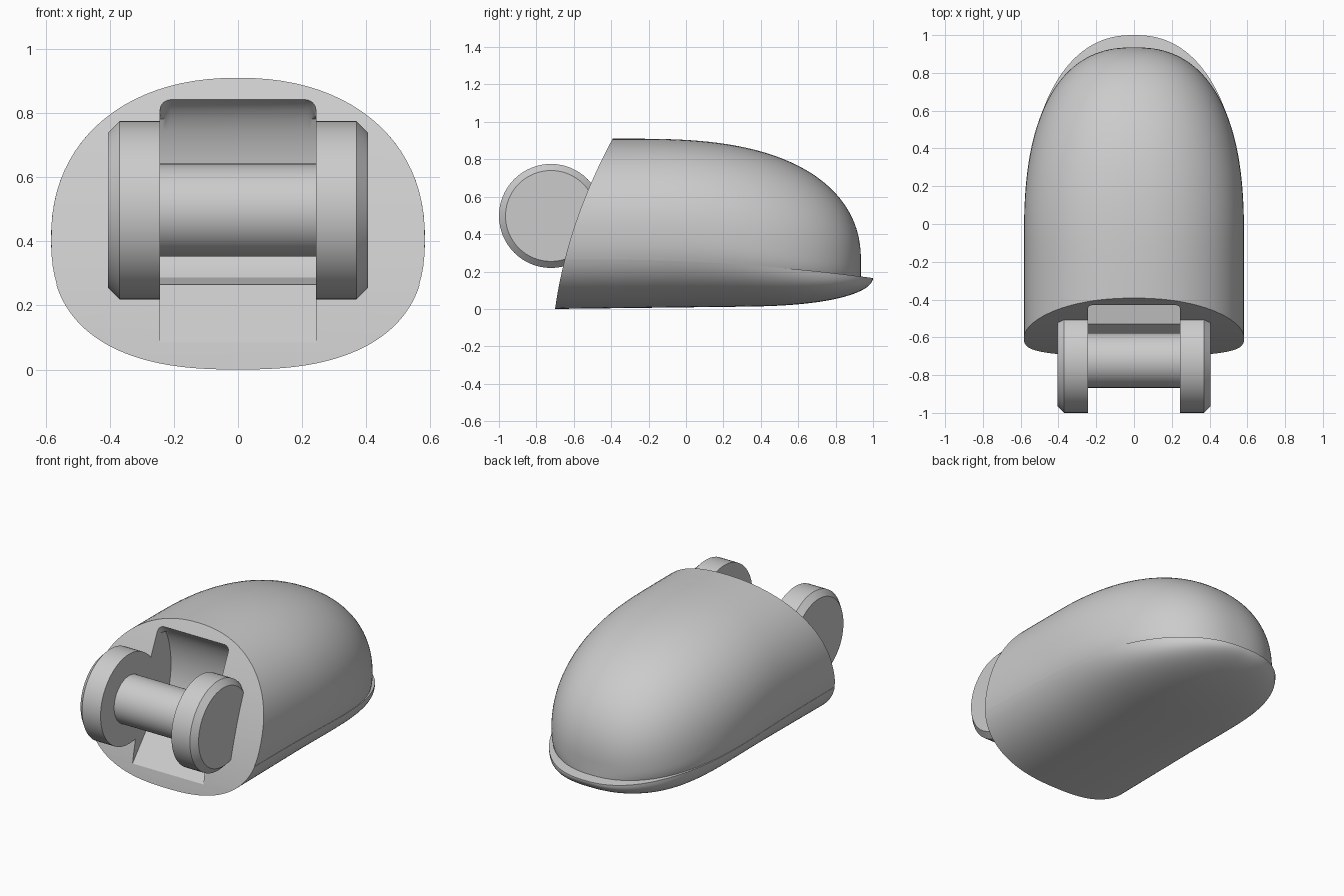
import bpy, bmesh, math

if "Cube" in bpy.data.objects:
    bpy.data.objects.remove(bpy.data.objects["Cube"])

grey = bpy.data.materials.new("light_grey")
grey.diffuse_color = (0.6, 0.6, 0.6, 1)
grey.use_nodes = True
grey.node_tree.nodes["Principled BSDF"].inputs["Base Color"].default_value = grey.diffuse_color
UP, DOWN = 2.2, 2.5  # roundness exponents of the cross-section halves


def make(name, bm):
    bmesh.ops.recalc_face_normals(bm, faces=bm.faces)
    me = bpy.data.meshes.new(name)
    bm.to_mesh(me)
    bm.free()
    ob = bpy.data.objects.new(name, me)
    bpy.context.collection.objects.link(ob)
    me.materials.append(grey)
    return ob


def smooth(ob, angle=35):
    bpy.ops.object.select_all(action='DESELECT')
    ob.select_set(True)
    bpy.context.view_layer.objects.active = ob
    bpy.ops.object.shade_smooth_by_angle(angle=math.radians(angle))


def boolean(ob, other, op):
    m = ob.modifiers.new(op.lower(), 'BOOLEAN')
    m.object, m.operation, m.solver = other, op, 'EXACT'
    bpy.context.view_layer.objects.active = ob
    bpy.ops.object.modifier_apply(modifier=m.name)
    bpy.data.objects.remove(other)


def fall(t, p=2.3, q=2.3):
    """Rounded fall-off from 1 to 0 as t goes from 0 to 1."""
    return (1 - min(max(t, 0), 1) ** p) ** (1 / q)


def bottom(y):
    return 0.012 * (y + 0.7) + 0.145 * (1 - fall((y - 0.3) / 0.7, 2.5, 2))


def seam(y):
    return 0.265 - 0.1 * (max(y + 0.5, 0) / 1.5) ** 2


def ease(y, a, b):
    t = min(max((y - a) / (b - a), 0), 1)
    return t * t * (3 - 2 * t)


def loft(name, section, y0, y1, rings=56, n=28):
    """Loft mirrored half sections along y, capped with strips."""
    bm = bmesh.new()
    rows = []
    for i in range(rings + 1):
        y = y0 + (y1 - y0) * math.sin(i / rings * math.pi / 2) * 0.9999
        right = section(y, n)
        rows.append([[bm.verts.new((s * x, y, z)) for x, z in right] for s in (1, -1)])
    for a, b in zip(rows, rows[1:]):
        for s in (0, 1):
            for j in range(n):
                bm.faces.new((a[s][j], a[s][j + 1], b[s][j + 1], b[s][j]))
        for j in (0, n):
            bm.faces.new((a[0][j], a[1][j], b[1][j], b[0][j]))
    for r in (rows[0], rows[-1]):
        for j in range(n):
            bm.faces.new((r[0][j], r[0][j + 1], r[1][j + 1], r[1][j]))
    bmesh.ops.remove_doubles(bm, verts=bm.verts, dist=1e-5)
    return make(name, bm)


def arc(w, c, up, down, a0, a1, n):
    pts = []
    for j in range(n + 1):
        a = a0 + (a1 - a0) * j / n
        s = math.sin(a)
        e = 2 / (UP if s >= 0 else DOWN)
        z = c + (up * s ** e if s >= 0 else -down * (-s) ** e)
        pts.append((w * max(math.cos(a), 0) ** e, z))
    return pts


def cut_angle(c, z, b):
    return -math.asin(min(max((c - z) / max(c - b, 1e-4), 0), 1) ** (DOWN / 2))


def upper_section(y, n):
    c = 0.41 - 0.15 * ease(y, -0.1, 0.93)
    top = 0.26 + 0.65 * fall((y + 0.3) / 1.235, 2.7, 2.2)
    w = 0.583 * fall((y + 0.1) / 1.035, 2.6, 2.4)
    b = bottom(y)
    return arc(w, c, max(top - c, 0.001), c - b, cut_angle(c, seam(y) - 0.03, b), math.pi / 2, n)


def lower_section(y, n):
    z, b = seam(y), bottom(y)
    c = z + (0.41 - z) * (1 - ease(y, -0.1, 0.8))
    w = 0.583 * fall((y + 0.1) / 1.1) + 0.002
    return arc(w, c, 0.1, max(c - b, 0.001), -math.pi / 2, cut_angle(c, z, b), n)


def prism(pts, half):
    """Extrude a y-z outline across x."""
    bm = bmesh.new()
    l, r = [[bm.verts.new((s * half, y, z)) for y, z in pts] for s in (-1, 1)]
    bm.faces.new(l)
    bm.faces.new(r)
    for i in range(len(pts)):
        k = (i + 1) % len(pts)
        bm.faces.new((l[i], l[k], r[k], r[i]))
    return bm


def lathe_x(name, profile, seg=64):
    """Revolve (x, radius) points around the hinge axis."""
    bm = bmesh.new()
    rows = [[bm.verts.new((x, -0.722 + r * math.cos(k * math.tau / seg),
                           0.497 + r * math.sin(k * math.tau / seg)))
             for k in range(seg)] for x, r in profile]
    for a, b in zip(rows, rows[1:]):
        for k in range(seg):
            m = (k + 1) % seg
            bm.faces.new((a[k], a[m], b[m], b[k]))
    bm.faces.new(rows[0])
    bm.faces.new(rows[-1])
    smooth(make(name, bm))


# Rounded shell joined to the lower pad with its protruding lip
body = loft("shell", upper_section, -0.8, 0.935)
boolean(body, loft("lower_pad", lower_section, -0.82, 1.0), 'UNION')

# Curved slanting front face
front = [(-0.7 + 0.138 * z + 0.22 * z * z, z) for z in [-0.1 + 0.05 * i for i in range(24)]]
front += [(-1.3, 1.05), (-1.3, -0.1)]
boolean(body, make("front_cutter", prism(front, 1)), 'DIFFERENCE')

# Hinge pocket with a sloping floor and rounded ceiling
pocket = [(-0.9, 0.08), (-0.69, 0.08), (-0.53, 0.265)]
pocket += [(-0.46 + 0.15 * math.cos(a), 0.56 + 0.29 * math.sin(a))
           for a in [math.radians(-70 + 160 * i / 16) for i in range(17)]]
pocket += [(-0.9, 0.85)]
bm = prism(pocket, 0.243)
edges = [e for e in bm.edges if abs(e.verts[0].co.x - e.verts[1].co.x) < 1e-5
         and min(v.co.z for v in e.verts) > 0.6]
bmesh.ops.bevel(bm, geom=edges, offset=0.035, segments=4, profile=0.5, affect='EDGES')
boolean(body, make("pocket_cutter", bm), 'DIFFERENCE')
smooth(body, 30)

# Hinge pin and its chamfered end discs
lathe_x("hinge_pin", [(-0.25, 0.145), (0.25, 0.145)])
for side, label in ((-1, "left"), (1, "right")):
    lathe_x(label + "_hinge_disc",
            [(side * 0.243, 0.278), (side * 0.37, 0.278), (side * 0.405, 0.243)])
